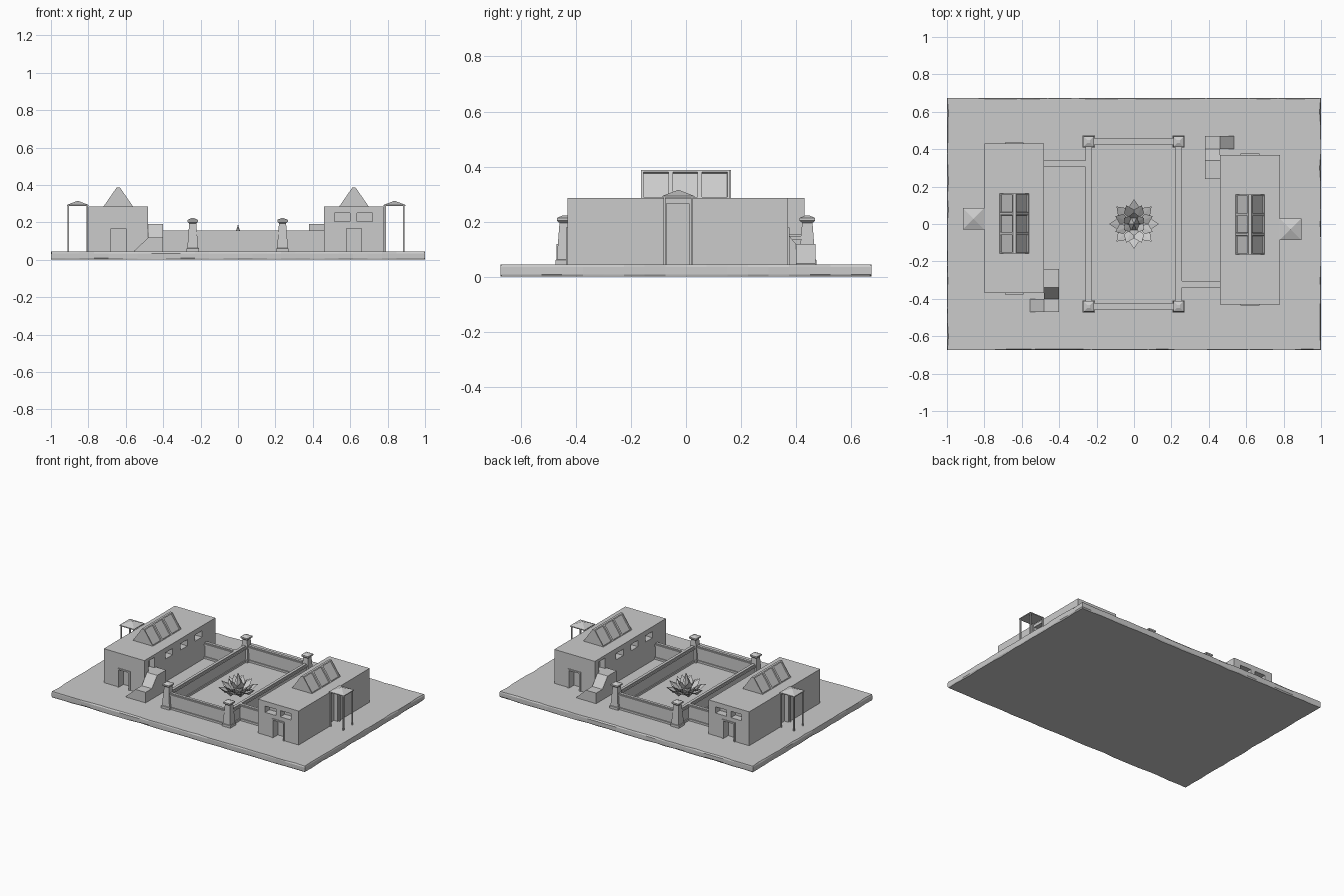
import bpy, bmesh, math, random
from mathutils import Matrix, Vector

if "Cube" in bpy.data.objects:
    bpy.data.objects.remove(bpy.data.objects["Cube"])

random.seed(4)
G = 0.043          # ground level on top of the slab
TOP = 0.285        # flat roof level


def finish(name, bm):
    bmesh.ops.recalc_face_normals(bm, faces=bm.faces)
    me = bpy.data.meshes.new(name)
    bm.to_mesh(me)
    bm.free()
    ob = bpy.data.objects.new(name, me)
    bpy.context.collection.objects.link(ob)
    return ob


def add_box(bm, x0, x1, y0, y1, z0, z1):
    m = Matrix.Translation(((x0 + x1) / 2, (y0 + y1) / 2, (z0 + z1) / 2)) \
        @ Matrix.Diagonal((x1 - x0, y1 - y0, z1 - z0, 1))
    bmesh.ops.create_cube(bm, size=1, matrix=m)


def boxes(name, *dims):
    bm = bmesh.new()
    for d in dims:
        add_box(bm, *d)
    return finish(name, bm)


def add_loft(bm, rings):
    # stack of equal-length rings, capped at both ends
    rs = [[bm.verts.new(p) for p in r] for r in rings]
    n = len(rs[0])
    for a, b in zip(rs, rs[1:]):
        for i in range(n):
            bm.faces.new((a[i], a[(i + 1) % n], b[(i + 1) % n], b[i]))
    bm.faces.new(rs[0][::-1])
    bm.faces.new(rs[-1])


def square(cx, cy, h, z):
    return [(cx + a * h, cy + b * h, z) for a, b in ((-1, -1), (1, -1), (1, 1), (-1, 1))]


def cut(ob, cutter):
    # bake the boolean so that copies are self-contained
    mod = ob.modifiers.new("cut", "BOOLEAN")
    mod.operation, mod.solver, mod.object = "DIFFERENCE", "EXACT", cutter
    bpy.context.view_layer.update()
    me = bpy.data.meshes.new_from_object(ob.evaluated_get(bpy.context.evaluated_depsgraph_get()))
    ob.modifiers.clear()
    ob.data = me
    bpy.data.objects.remove(cutter)


# ground slab with a chipped edge
outline = []
X, Y = 1.0, 0.675
for (ax, ay), (bx, by), n in (((-X, -Y), (X, -Y), 26), ((X, -Y), (X, Y), 18),
                              ((X, Y), (-X, Y), 26), ((-X, Y), (-X, -Y), 18)):
    outline += [Vector((ax + (bx - ax) * t / n, ay + (by - ay) * t / n, 0)) for t in range(n)]


def slab_ring(z, inset):
    ring = []
    for p in outline:
        d = inset * random.choice((0.3, 0.5, 1.0, 1.6))
        ring.append((max(-X + d, min(X - d, p.x)), max(-Y + d, min(Y - d, p.y)), z))
    return ring


bm = bmesh.new()
add_loft(bm, [slab_ring(0, .005), slab_ring(.008, .001), slab_ring(.034, .001), slab_ring(G, .005)])
finish("ground_slab", bm)

# ---- left building; the right one is the same turned half round ----
parts = []
x0, x1, y0, y1 = -.80, -.48, -.37, .43
body = boxes("building_body", (x0, x1, y0, y1, G - .005, TOP))
openings = [(-.68, -.60, y0 - .05, y0 + .05, G, .168),          # end doors
            (-.68, -.60, y1 - .05, y1 + .05, G, .168),
            (x1 - .04, x1 + .05, -.325, -.255, .19, .265),      # upper stair door
            (x0 - .05, x0 + .03, -.01, .07, G, .265)]           # porch door
openings += [(a, a + .085, y1 - .05, y1 + .05, .205, .25) for a in (-.74, -.62)]
openings += [(x1 - .05, x1 + .05, y - .04, y + .04, .205, .25) for y in (-.09, .075, .24)]
cut(body, boxes("opening_cutter", *openings))
parts.append(body)

# door frames at both ends
for ya, yb in ((y0 - .006, y0 + .01), (y1 - .01, y1 + .006)):
    parts.append(boxes("door_frame", (-.69, -.68, ya, yb, G, .178), (-.60, -.59, ya, yb, G, .178),
                       (-.68, -.60, ya, yb, .168, .178)))

# ridge skylight with three sunken panes a side
bm = bmesh.new()
prof = ((-.72, TOP - .002), (-.56, TOP - .002), (-.632, .387), (-.648, .387))
add_loft(bm, [[(x, y, z) for x, z in prof] for y in (-.158, -.05, .055, .163)])
bm.normal_update()
bmesh.ops.recalc_face_normals(bm, faces=bm.faces)
panes = [f for f in bm.faces if abs(f.normal.x) > .5]
bmesh.ops.inset_individual(bm, faces=panes, thickness=.011)
bmesh.ops.inset_individual(bm, faces=panes, thickness=.001, depth=-.009)
parts.append(finish("skylight", bm))

# turning stair: two ramps and two landings
bm = bmesh.new()
add_loft(bm, [[(x, y, z) for x, z in ((-.555, G - .003), (-.40, G - .003), (-.40, .118),
                                      (-.48, .118), (-.555, G + .005))] for y in (-.47, -.40)])
add_loft(bm, [[(x, y, z) for y, z in ((-.40, G - .003), (-.24, G - .003), (-.24, .19),
                                      (-.34, .19), (-.40, .118))] for x in (-.48, -.40)])
parts.append(finish("stair", bm))

# porch canopy with thin poles
cx, cy, h = -.857, .028, .058
bm = bmesh.new()
add_loft(bm, [square(cx, cy, h, .287), square(cx, cy, h, .293), square(cx, cy, .001, .315)])
parts.append(finish("porch_canopy", bm))
parts.append(boxes("porch_poles", *[(cx + a - .004, cx + a + .004, cy + b - .004, cy + b + .004, G - .002, .29)
                                    for a in (-.05, .05) for b in (-.05, .05)]))


# garden walls: plinth, panel, coping and ridge
def wall(name, ax, ay, bx, by):
    dims = []
    for w, za, zb in ((.018, G - .002, .057), (.011, .057, .135), (.018, .135, .147), (.010, .147, .155)):
        dx, dy = (0, w) if ay == by else (w, 0)
        dims.append((min(ax, bx) - dx, max(ax, bx) + dx, min(ay, by) - dy, max(ay, by) + dy, za, zb))
    return boxes(name, *dims)


parts.append(wall("link_wall", -.48, .322, -.25, .322))

# second building: half turn about the courtyard centre line
turn = Matrix.Translation((-.01, 0, 0)) @ Matrix.Rotation(math.pi, 4, "Z") @ Matrix.Translation((.01, 0, 0))
for ob in parts:
    twin = ob.copy()
    twin.data = ob.data.copy()
    twin.data.transform(turn)
    twin.name = ob.name + "_right"
    bpy.context.collection.objects.link(twin)

# courtyard enclosure
px, py, mid = .24, .441, -.002
for s in (-1, 1):
    wall("courtyard_end_wall", mid - px, s * py, mid + px, s * py)
    wall("courtyard_side_wall", mid + s * px, -py, mid + s * px, py)
    for t in (-1, 1):
        bm = bmesh.new()
        add_loft(bm, [square(mid + s * px, t * py, w, z) for w, z in
                      ((.033, G - .002), (.033, .06), (.029, .062), (.019, .195),
                       (.028, .203), (.028, .213), (.008, .222))])
        finish("corner_post", bm)


# faceted flower sculpture
def petal(bm, ang, r0, z0, r1, z1, w, sag):
    rot = Matrix.Rotation(ang, 3, "Z")
    rm, zm = r0 * .4 + r1 * .6, z0 * .45 + z1 * .55
    b, l, r, t, k = [bm.verts.new(rot @ Vector(p)) for p in
                     ((r0, 0, z0), (rm, w, zm), (rm, -w, zm), (r1, 0, z1), (rm, 0, zm - sag))]
    for f in ((b, t, l), (b, r, t), (b, l, k), (l, t, k), (t, r, k), (r, b, k)):
        bm.faces.new(f)


bm = bmesh.new()
for n, off, r0, z0, r1, z1, w, sag in ((8, 0, .02, .05, .132, .095, .032, .022),
                                       (8, .5, .02, .05, .108, .12, .028, .02),
                                       (6, 0.5, .012, .06, .062, .148, .026, .015)):
    for i in range(n):
        petal(bm, (i + off) * math.tau / n, r0, z0, r1, z1, w, sag)
add_loft(bm, [[(r * .7 * math.cos(i * math.tau / 6), r * math.sin(i * math.tau / 6), z) for i in range(6)]
              for r, z in ((.04, G - .002), (.045, .075), (.03, .12), (.001, .187))])
finish("flower_sculpture", bm)
